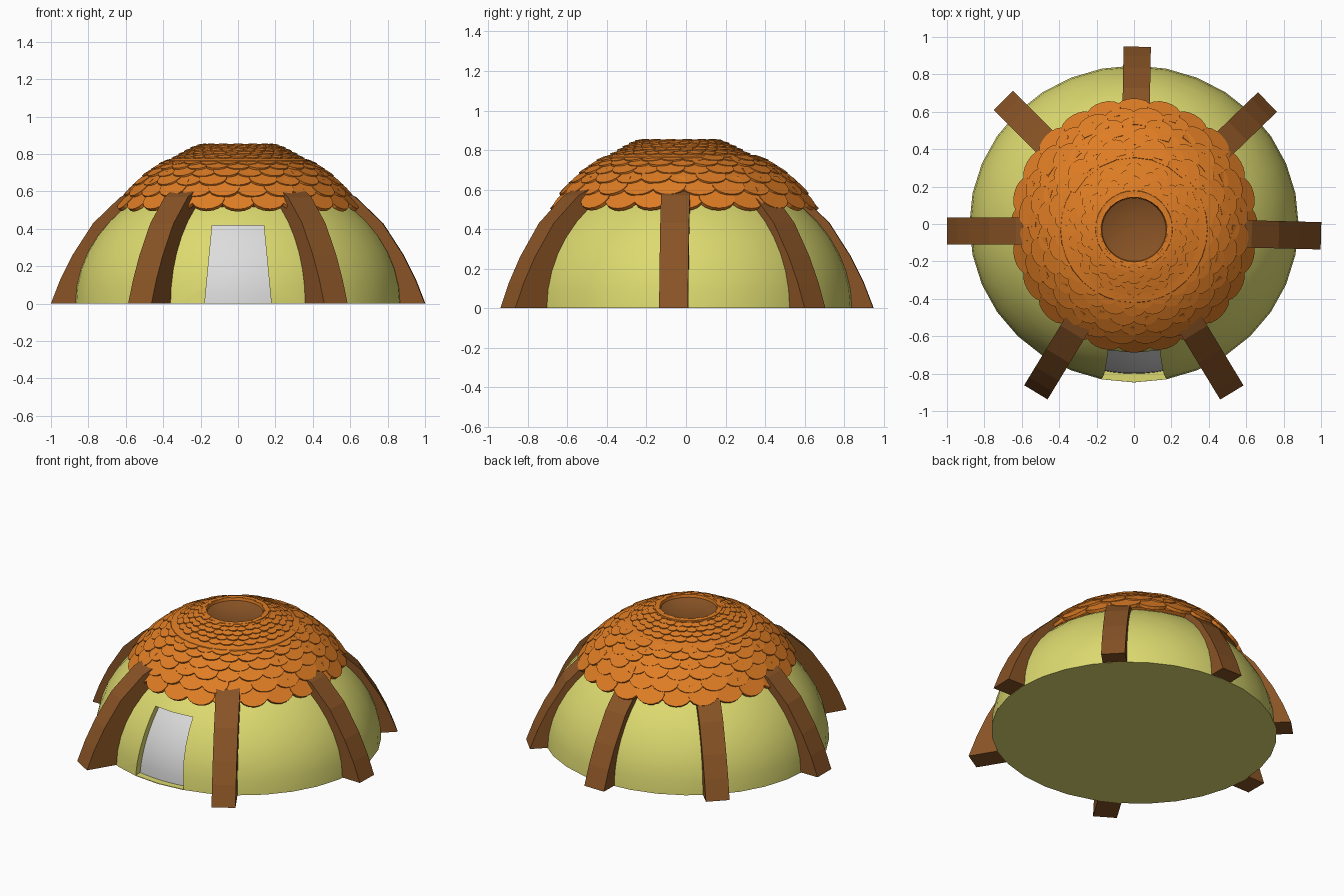
import bpy, bmesh, math
from mathutils import Vector

if "Cube" in bpy.data.objects:
    bpy.data.objects.remove(bpy.data.objects["Cube"])


def mat(name, rgb):
    m = bpy.data.materials.new(name)
    m.diffuse_color = (*rgb, 1)
    m.use_nodes = True
    m.node_tree.nodes["Principled BSDF"].inputs["Base Color"].default_value = m.diffuse_color
    return m


YELLOW = mat("yellow plaster", (0.72, 0.70, 0.16))
ORANGE = mat("orange tile", (0.74, 0.205, 0.018))
BROWN = mat("brown wood", (0.25, 0.088, 0.019))
GREY = mat("pale grey door", (0.72, 0.72, 0.72))


def finish(name, bm, material, smooth=False):
    bmesh.ops.recalc_face_normals(bm, faces=bm.faces)
    me = bpy.data.meshes.new(name)
    bm.to_mesh(me)
    bm.free()
    ob = bpy.data.objects.new(name, me)
    bpy.context.collection.objects.link(ob)
    me.materials.append(material)
    if smooth:
        smooth_edges(ob)
    return ob


def smooth_edges(ob):
    bpy.ops.object.select_all(action='DESELECT')
    ob.select_set(True)
    bpy.context.view_layer.objects.active = ob
    bpy.ops.object.shade_smooth_by_angle(angle=math.radians(35))


def prism(bm, a, b):
    """Solid between two matching outlines."""
    va, vb = [bm.verts.new(p) for p in a], [bm.verts.new(p) for p in b]
    n = len(va)
    bm.faces.new(va)
    bm.faces.new(vb[::-1])
    for i in range(n):
        j = (i + 1) % n
        bm.faces.new((va[i], vb[i], vb[j], va[j]))


def lathe(name, profile, material, cy=0.0, sy=1.0, sx=1.0, n=32, smooth=True):
    """Revolve (radius, z) points; radius 0 becomes a pole, open rings are capped."""
    bm = bmesh.new()
    rings = []
    for r, z in profile:
        if r < 1e-6:
            rings.append([bm.verts.new((0, cy, z))] * n)
        else:
            rings.append([bm.verts.new((sx * r * math.cos(2 * math.pi * i / n),
                                        cy + sy * r * math.sin(2 * math.pi * i / n), z))
                          for i in range(n)])
    for a, b in zip(rings, rings[1:]):
        for i in range(n):
            j = (i + 1) % n
            quad = list(dict.fromkeys((a[i], a[j], b[j], b[i])))
            bm.faces.new(quad)
    for ring in (rings[0], rings[-1]):
        if len(set(ring)) > 1:
            bm.faces.new(ring)
    return finish(name, bm, material, smooth)


# Dome wall: squashed hemisphere
RX, RY, H = 0.88, 0.847, 0.72
dome = lathe("dome_wall", [(math.cos(t), H * math.sin(t))
                           for t in [k * math.pi / 24 for k in range(13)]],
             YELLOW, sx=RX, sy=RY)


# Door recess and door both follow a dome inset behind the wall
def inset_y(x, z, d):
    return -(RY - d) * math.sqrt(1 - (x / (RX - d)) ** 2 - (z / (H - d * 0.8)) ** 2)


def door_block(name, d, depth, front, material, z0):
    bm = bmesh.new()
    nu, nv = 6, 8
    back, face = [], []
    for j in range(nv + 1):
        z = z0 + (0.418 - z0) * j / nv
        half = 0.178 - 0.04 * z / 0.418
        rb, rf = [], []
        for i in range(nu + 1):
            x = half * (2 * i / nu - 1)
            y = inset_y(x, z, d)
            rb.append(bm.verts.new((x, y + depth, z)))
            rf.append(bm.verts.new((x, y if front is None else front, z)))
        back.append(rb)
        face.append(rf)
    for j in range(nv):
        for i in range(nu):
            for g in (back, face):
                bm.faces.new((g[j][i], g[j][i + 1], g[j + 1][i + 1], g[j + 1][i]))
        for i in (0, nu):
            bm.faces.new((back[j][i], back[j + 1][i], face[j + 1][i], face[j][i]))
    for j in (0, nv):
        for i in range(nu):
            bm.faces.new((back[j][i], back[j][i + 1], face[j][i + 1], face[j][i]))
    return finish(name, bm, material)


cutter = door_block("door_cutter", 0.05, 0.0, -1.0, YELLOW, 0.004)
mod = dome.modifiers.new("door_recess", 'BOOLEAN')
mod.operation, mod.solver, mod.object = 'DIFFERENCE', 'EXACT', cutter
bpy.context.view_layer.objects.active = dome
bpy.ops.object.modifier_apply(modifier=mod.name)
bpy.data.objects.remove(cutter)
smooth_edges(dome)
smooth_edges(door_block("door", 0.047, 0.008, None, GREY, 0.004))

# Seven curved timber buttresses
OUTER = [(1.0, 0.002), (0.95, 0.13), (0.885, 0.26), (0.775, 0.43), (0.63, 0.57), (0.5, 0.635)]
INNER = [(0.42, 0.54), (0.52, 0.47), (0.61, 0.38), (0.71, 0.26), (0.77, 0.13), (0.80, 0.002)]
for k, (deg, reach) in enumerate([(-1.5, 1.0), (44, 0.992), (89, 0.985), (135, 0.987),
                                  (180, 1.0), (238.7, 1.01), (301.2, 1.01)]):
    c, s = math.cos(math.radians(deg)), math.sin(math.radians(deg))
    bm = bmesh.new()
    sides = [[(c * r * reach - s * w, -0.037 + s * r * reach + c * w, z)
              for r, z in OUTER + INNER] for w in (-0.073, 0.073)]
    prism(bm, *sides)
    finish(f"buttress_{k + 1}", bm, BROWN)

# Roof shell below the tiles, and the raised upper cap
lathe("roof_shell", [(0.53, 0.50), (0.60, 0.535), (0.55, 0.60), (0.47, 0.675), (0.38, 0.73),
                     (0.2, 0.78)], ORANGE, cy=-0.012, sy=1.02)
lathe("upper_cap", [(0.36, 0.735), (0.395, 0.755), (0.392, 0.766), (0.30, 0.79), (0.215, 0.825),
                    (0.205, 0.854), (0.175, 0.854), (0.168, 0.82), (0.168, 0.76)],
      ORANGE, cy=-0.028)

# Brown dished skylight in the roof opening
lathe("roof_dish", [(0.172, 0.77), (0.172, 0.838), (0.13, 0.822), (0.07, 0.811), (0, 0.808)],
      BROWN, cy=-0.033)


# Rings of round-ended tiles
def tile_row(bm, r, z, slope, length, count, thick, shift, cy, sy):
    w = math.pi * r / count * 1.04
    outline = [(w * math.cos(t), 0.75 * w * (1 - math.sin(t)))
               for t in [k * math.pi / 8 for k in range(9)]]
    outline += [(-w * 0.85, length), (w * 0.85, length)]
    up = math.radians(slope)
    for k in range(count):
        a = 2 * math.pi * (k + shift) / count
        # alternate tiles sit slightly proud so that neighbours overlap cleanly
        lift = 0.003 * (k % 2)
        radial, side = Vector((math.cos(a), math.sin(a), 0)), Vector((-math.sin(a), math.cos(a), 0))
        along = -radial * math.cos(up) + Vector((0, 0, math.sin(up)))
        normal = radial * math.sin(up) + Vector((0, 0, math.cos(up)))
        tip = radial * r + Vector((0, 0, z))
        loops = []
        for d in (lift, lift - thick):
            pts = [tip + side * u + along * v + normal * d for u, v in outline]
            loops.append([(p.x, cy + p.y * sy, p.z) for p in pts])
        prism(bm, *loops)


# tip radius, tip height, slope, length, tile count, thickness
LOWER = [(0.660, 0.505, 50, 0.14, 24, 0.020), (0.615, 0.575, 44, 0.13, 24, 0.020),
         (0.565, 0.635, 37, 0.12, 24, 0.020), (0.515, 0.682, 31, 0.11, 24, 0.018),
         (0.465, 0.722, 25, 0.10, 24, 0.018), (0.425, 0.747, 20, 0.07, 24, 0.015)]
UPPER = [(0.355, 0.780, 18, 0.08, 28, 0.012), (0.320, 0.799, 17, 0.07, 28, 0.012),
         (0.288, 0.817, 16, 0.07, 28, 0.012), (0.255, 0.833, 14, 0.06, 28, 0.011),
         (0.222, 0.846, 10, 0.045, 28, 0.010)]
for name, rows, cy0, sy in (("lower_roof_tiles", LOWER, -0.008, 1.03),
                            ("upper_roof_tiles", UPPER, -0.028, 1.0)):
    bm = bmesh.new()
    for i, row in enumerate(rows):
        tile_row(bm, *row, shift=0.5 * (i % 2), cy=cy0 - 0.002 * i, sy=sy)
    finish(name, bm, ORANGE)
